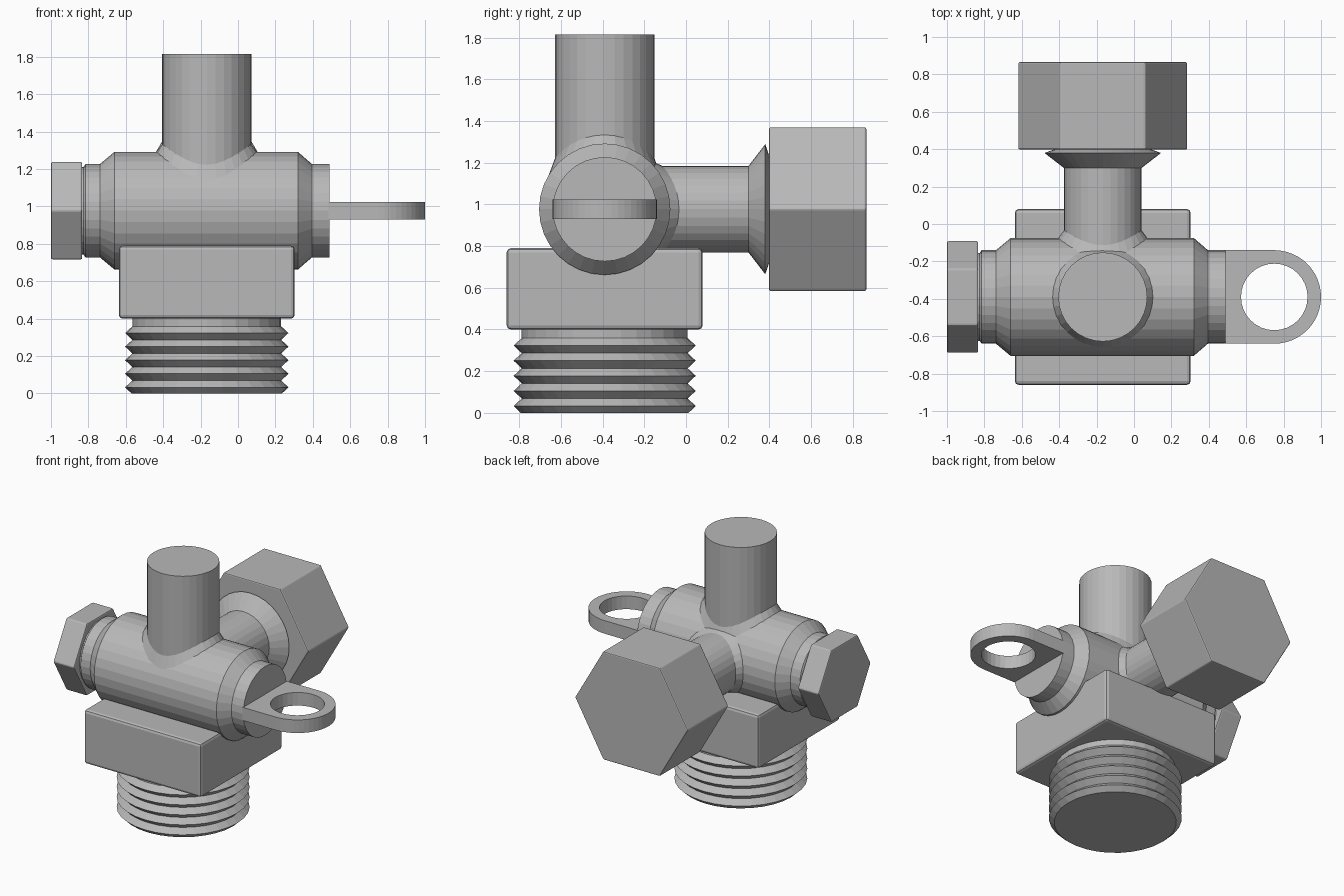
import bpy, bmesh, math

cube = bpy.data.objects.get("Cube")
if cube:
    bpy.data.objects.remove(cube, do_unlink=True)

# One plain metal colour
metal = bpy.data.materials.new("grey metal")
metal.use_nodes = True
grey = (0.48, 0.48, 0.48, 1)
metal.diffuse_color = grey
metal.node_tree.nodes["Principled BSDF"].inputs["Base Color"].default_value = grey

# Shared centre lines of the valve
CX, CY, CZ = -0.167, -0.39, 0.977
SIDES = 32
BODY_R = 0.315


def finish(name, bm, bevel=0):
    bmesh.ops.recalc_face_normals(bm, faces=bm.faces[:])
    mesh = bpy.data.meshes.new(name)
    bm.to_mesh(mesh)
    bm.free()
    mesh.materials.append(metal)
    obj = bpy.data.objects.new(name, mesh)
    bpy.context.collection.objects.link(obj)
    if bevel:
        mod = obj.modifiers.new("soft edges", "BEVEL")
        mod.width = bevel
        mod.segments = 2
        mod.limit_method = "ANGLE"
    return obj


def place(axis, r, a, t):
    """Point at radius r and angle a, at t along a centre line."""
    u, v = r * math.cos(a), r * math.sin(a)
    if axis == "X":
        return (t, CY + u, CZ + v)
    if axis == "Y":
        return (CX + u, t, CZ + v)
    return (CX + u, CY + v, t)


def bridge(bm, a, b):
    n = len(a)
    for i in range(n):
        j = (i + 1) % n
        bm.faces.new((a[i], a[j], b[j], b[i]))


def lathe(name, axis, profile, sides=SIDES, bevel=0):
    """Capped turned part; profile holds (position, radius) pairs."""
    bm = bmesh.new()
    rings = [[bm.verts.new(place(axis, r, math.tau * i / sides, t))
              for i in range(sides)] for t, r in profile]
    for a, b in zip(rings, rings[1:]):
        bridge(bm, a, b)
    bm.faces.new(rings[0])
    bm.faces.new(rings[-1])
    return finish(name, bm, bevel)


def saddle(name, axis, radius, base, width=0.033, height=0.055):
    """Weld fillet where a branch pipe meets the round body."""
    bm = bmesh.new()
    rings = []
    for dr, lift in ((-0.01, height), (width, -0.004), (-0.01, -0.03)):
        ring = []
        for i in range(SIDES):
            a = math.tau * i / SIDES
            r = radius + dr
            t = base + math.sqrt(BODY_R ** 2 - (r * math.sin(a)) ** 2) + lift
            ring.append(bm.verts.new(place(axis, r, a, t)))
        rings.append(ring)
    for k in range(3):
        bridge(bm, rings[k], rings[(k + 1) % 3])
    return finish(name, bm)


# Threaded base plug
thread = [(0, 0.402)]
for k in range(5):
    z = 0.033 + 0.0725 * k
    thread += [(z, 0.437), (z + 0.036, 0.398)]
thread.append((0.42, 0.398))
lathe("threaded_base", "Z", thread)

# Square block above the thread
bm = bmesh.new()
bmesh.ops.create_cube(bm, size=1)
for v in bm.verts:
    v.co = (CX + v.co.x * 0.94, CY + v.co.y * 0.94, 0.595 + v.co.z * 0.39)
finish("square_block", bm, 0.02)

# Horizontal body with tapered ends and collars
lathe("valve_body", "X", [(-0.85, 0.235), (-0.825, 0.235), (-0.815, 0.25),
                          (-0.738, 0.25), (-0.66, BODY_R), (0.32, BODY_R),
                          (0.395, 0.25), (0.49, 0.25)])
lathe("end_nut", "X", [(-1, 0.3), (-0.833, 0.3)], 6, 0.008)

# Upright pipe
lathe("upright_pipe", "Z", [(CZ, 0.238), (1.815, 0.238)])
saddle("upright_pipe_fillet", "Z", 0.238, CZ)

# Rear pipe with flared end and large nut
lathe("rear_pipe", "Y", [(CY, 0.208), (0.3, 0.208), (0.38, 0.312), (0.405, 0.24)])
saddle("rear_pipe_fillet", "Y", 0.208, CY)
lathe("large_nut", "Y", [(0.398, 0.453), (0.865, 0.453)], 6, 0.008)

# Flat handle with a round end and hole
bm = bmesh.new()
EYE_X, EYE_R, HOLE_R, THICK = 0.75, 0.25, 0.178, 0.095
low = CZ - THICK / 2
outline = [(0.485, CY - EYE_R)]
for i in range(25):
    a = math.pi * (i / 24 - 0.5)
    outline.append((EYE_X + EYE_R * math.cos(a), CY + EYE_R * math.sin(a)))
outline.append((0.485, CY + EYE_R))
hole = [(EYE_X + HOLE_R * math.cos(math.tau * i / SIDES),
         CY + HOLE_R * math.sin(math.tau * i / SIDES)) for i in range(SIDES)]
edges = []
for loop in (outline, hole):
    vs = [bm.verts.new((x, y, low)) for x, y in loop]
    edges += [bm.edges.new((vs[i - 1], vs[i])) for i in range(len(vs))]
bmesh.ops.triangle_fill(bm, edges=edges, use_beauty=True)
top = bmesh.ops.extrude_face_region(bm, geom=bm.faces[:], use_keep_orig=True)
bmesh.ops.translate(bm, vec=(0, 0, THICK),
                    verts=[g for g in top["geom"] if isinstance(g, bmesh.types.BMVert)])
finish("handle", bm)
